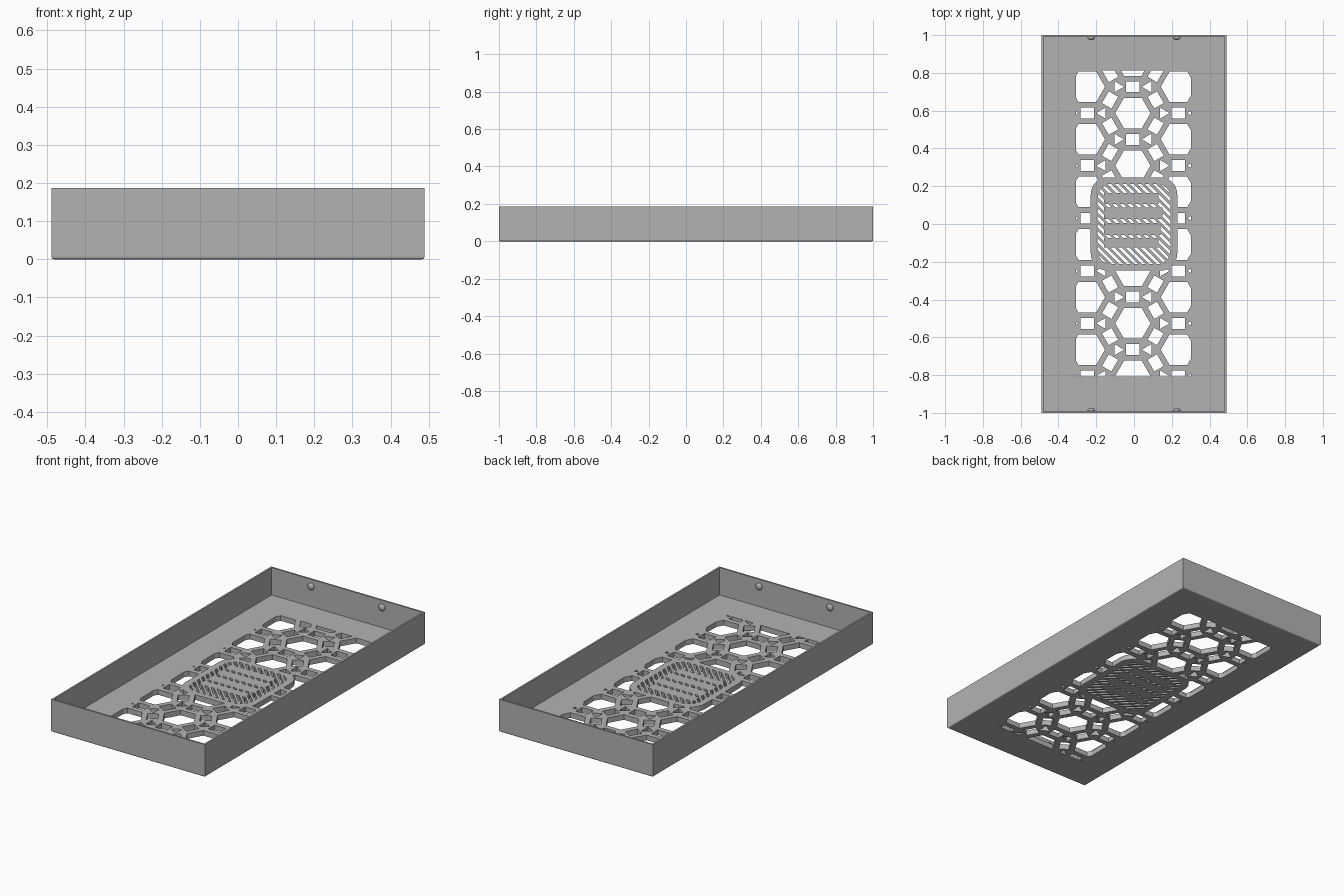
import bpy, bmesh
from math import sin, cos, pi, radians, sqrt
from mathutils import Matrix, Vector

if "Cube" in bpy.data.objects:
    bpy.data.objects.remove(bpy.data.objects["Cube"])

W, L, H = 0.978, 2.0, 0.187      # tray size
WALL, FLOOR = 0.0145, 0.03
PITCH = 0.2784                   # lattice spacing
ORIGIN = Vector((-0.006, 0.0305))

grey = bpy.data.materials.new("plain_grey")
grey.use_nodes = True
grey.diffuse_color = (0.45, 0.45, 0.45, 1)
grey.node_tree.nodes["Principled BSDF"].inputs["Base Color"].default_value = (0.45, 0.45, 0.45, 1)


def make_object(name, bm):
    bmesh.ops.recalc_face_normals(bm, faces=bm.faces)
    mesh = bpy.data.meshes.new(name)
    bm.to_mesh(mesh)
    bm.free()
    mesh.materials.append(grey)
    obj = bpy.data.objects.new(name, mesh)
    bpy.context.collection.objects.link(obj)
    return obj


def prism(bm, points, depth=0.1):
    """Closed upright prism through the floor from a 2D outline."""
    low = [bm.verts.new((p[0], p[1], -depth)) for p in points]
    high = [bm.verts.new((p[0], p[1], depth)) for p in points]
    bm.faces.new(low[::-1])
    bm.faces.new(high)
    n = len(points)
    for i in range(n):
        j = (i + 1) % n
        bm.faces.new((low[i], low[j], high[j], high[i]))


def ngon(center, radius, sides, turn):
    return [(center.x + radius * cos(turn + 2 * pi * i / sides),
             center.y + radius * sin(turn + 2 * pi * i / sides)) for i in range(sides)]


def rectangle(center, half_x, half_y, turn=0.0):
    rot = Matrix.Rotation(turn, 2)
    corners = [(-1, -1), (1, -1), (1, 1), (-1, 1)]
    return [center + rot @ Vector((a * half_x, b * half_y)) for a, b in corners]


def rounded(half_x, half_y, r, steps=8):
    pts = []
    for q, (a, b) in enumerate([(1, 1), (-1, 1), (-1, -1), (1, -1)]):
        for i in range(steps + 1):
            t = pi / 2 * (q + i / steps)
            pts.append((a * (half_x - r) + r * cos(t), b * (half_y - r) + r * sin(t)))
    return pts


def combine(target, tool, operation):
    """Apply a boolean and discard the tool."""
    mod = target.modifiers.new("cut", 'BOOLEAN')
    mod.object, mod.operation, mod.solver = tool, operation, 'EXACT'
    with bpy.context.temp_override(object=target, active_object=target):
        bpy.ops.object.modifier_apply(modifier=mod.name)
    bpy.data.objects.remove(tool)


def outline_tool(name, *outlines):
    bm = bmesh.new()
    for o in outlines:
        prism(bm, o, 0.2)
    return make_object(name, bm)


# Tray shell: softened bottom edge, thin walls
bm = bmesh.new()
bmesh.ops.create_cube(bm, size=1, matrix=Matrix.Translation((0, 0, H / 2)) @ Matrix.Diagonal((W, L, H, 1)))
bottom = [e for e in bm.edges if all(v.co.z < 0.001 for v in e.verts)]
bmesh.ops.bevel(bm, geom=bottom, offset=0.007, segments=3, profile=0.5, affect='EDGES')
top = max(bm.faces, key=lambda f: f.calc_center_median().z)
bmesh.ops.inset_region(bm, faces=[top], thickness=WALL)
new = bmesh.ops.extrude_face_region(bm, geom=[top])["geom"]
bmesh.ops.translate(bm, vec=(0, 0, FLOOR - H), verts=[g for g in new if isinstance(g, bmesh.types.BMVert)])
if top.is_valid:
    bmesh.ops.delete(bm, geom=[top], context='FACES_ONLY')
tray = make_object("tray", bm)

# Lattice openings: hexagons, with rectangles and triangles between them
bm = bmesh.new()
for col in range(-2, 3):
    for row in range(-5, 5):
        c = ORIGIN + Vector((col * PITCH * sqrt(3) / 2, (row + (col % 2) / 2) * PITCH))
        prism(bm, ngon(c, 0.081 * 2 / sqrt(3), 6, 0))
        for deg in (30, 90, 150):
            a = radians(deg)
            mid = c + Vector((cos(a), sin(a))) * PITCH / 2
            prism(bm, rectangle(mid, 0.029, 0.036, a))
        for side in (0, 1):
            mid = c + Vector((1 - 2 * side, 0)) * PITCH / sqrt(3)
            prism(bm, ngon(mid, 0.034, 3, pi * (1 - side) + pi))
lattice = make_object("lattice_cutter", bm)
combine(lattice, outline_tool("crop", rectangle(Vector((-0.002, 0.003)), 0.305, 0.81)), 'INTERSECT')
combine(lattice, outline_tool("frame", rounded(0.229, 0.247, 0.09)), 'DIFFERENCE')
combine(tray, lattice, 'DIFFERENCE')

# Central vent: diagonal slots inside a rounded panel, crossed by solid bars
bm = bmesh.new()
for i in range(-13, 14):
    prism(bm, rectangle(Vector((1, 1)) * 0.02 * i, 0.4, 0.0072, -pi / 4))
slots = make_object("slot_cutter", bm)
combine(slots, outline_tool("panel", rounded(0.192, 0.213, 0.07)), 'INTERSECT')
bars = [(-0.16, 0.13, 0.106, 0.165), (-0.16, 0.15, 0.026, 0.088),
        (-0.16, 0.14, -0.058, 0.006), (-0.16, 0.13, -0.125, -0.074)]
for x0, x1, y0, y1 in bars:
    center = Vector(((x0 + x1) / 2, (y0 + y1) / 2))
    combine(slots, outline_tool("bar", rectangle(center, (x1 - x0) / 2, (y1 - y0) / 2)), 'DIFFERENCE')
combine(tray, slots, 'DIFFERENCE')

# Snap bumps on the inside of the short walls
for sx, side in ((-1, "right"), (1, "left")):
    for sy, end in ((-1, "front"), (1, "back")):
        bm = bmesh.new()
        place = Matrix.Translation((sx * 0.226, sy * (L / 2 - WALL), 0.147))
        bmesh.ops.create_uvsphere(bm, u_segments=20, v_segments=12, radius=0.02,
                                  matrix=place @ Matrix.Diagonal((1, 0.55, 1, 1)))
        for f in bm.faces:
            f.smooth = True
        make_object(f"{end}_{side}_snap_bump", bm)
